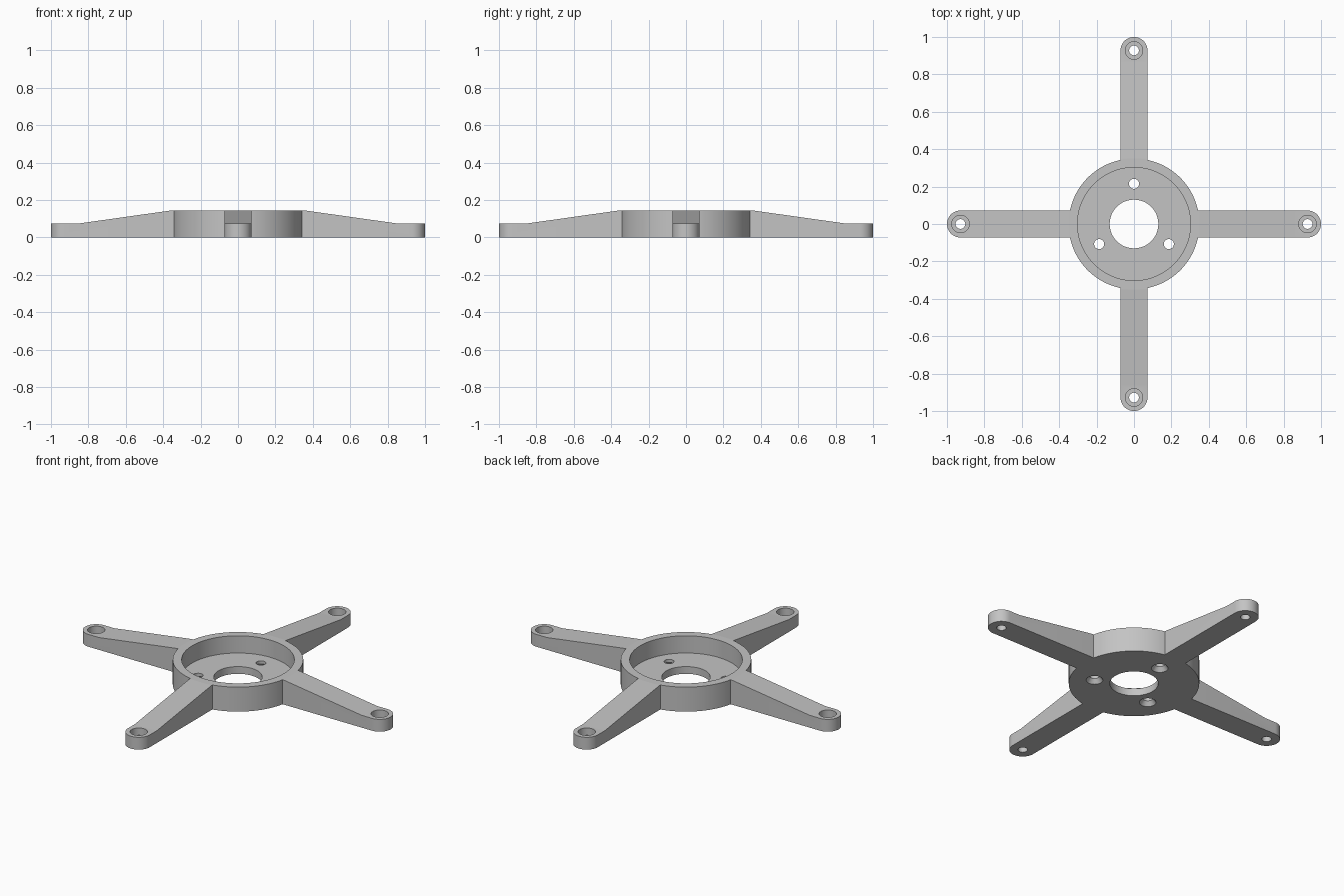
import bpy, bmesh, math
from mathutils import Matrix, Vector

cube = bpy.data.objects.get("Cube")
if cube:
    bpy.data.objects.remove(cube, do_unlink=True)

HEIGHT, HUB_R, ARM_HALF, TIP_Z = 0.145, 0.35, 0.072, 0.073
BOLT_X = 1 - ARM_HALF

# One grey material
grey = bpy.data.materials.new("plain grey")
grey.use_nodes = True
colour = (0.55, 0.55, 0.55, 1)
grey.diffuse_color = colour
grey.node_tree.nodes["Principled BSDF"].inputs["Base Color"].default_value = colour


def make_object(name, bm):
    bmesh.ops.recalc_face_normals(bm, faces=bm.faces)
    mesh = bpy.data.meshes.new(name)
    bm.to_mesh(mesh)
    bm.free()
    mesh.materials.append(grey)
    obj = bpy.data.objects.new(name, mesh)
    bpy.context.collection.objects.link(obj)
    return obj


def turned(name, profile, x=0, y=0, sides=32):
    """Capped solid of revolution from (radius, z) steps."""
    bm = bmesh.new()
    rings = []
    for r, z in profile:
        angles = [2 * math.pi * (i + 0.5) / sides for i in range(sides)]
        rings.append([bm.verts.new((x + r * math.cos(a), y + r * math.sin(a), z))
                      for a in angles])
    for low, high in zip(rings, rings[1:]):
        for i in range(sides):
            j = (i + 1) % sides
            bm.faces.new((low[i], low[j], high[j], high[i]))
    bm.faces.new(rings[0])
    bm.faces.new(rings[-1])
    return make_object(name, bm)


def prism(name, outline, offset):
    """Closed outline extruded along an offset."""
    bm = bmesh.new()
    face = bm.faces.new([bm.verts.new(p) for p in outline])
    extruded = bmesh.ops.extrude_face_region(bm, geom=[face])
    moved = [v for v in extruded["geom"] if isinstance(v, bmesh.types.BMVert)]
    bmesh.ops.translate(bm, verts=moved, vec=Vector(offset))
    return make_object(name, bm)


def combine(target, tool, operation="DIFFERENCE"):
    tool.hide_render = True
    mod = target.modifiers.new("combine", "BOOLEAN")
    mod.operation, mod.solver, mod.object = operation, "EXACT", tool
    bpy.context.view_layer.update()
    graph = bpy.context.evaluated_depsgraph_get()
    mesh = bpy.data.meshes.new_from_object(target.evaluated_get(graph))
    target.modifiers.clear()
    target.data = mesh
    bpy.data.objects.remove(tool, do_unlink=True)


# Arm: round-ended bar with a sloping top
steps = 24
tip = [(BOLT_X + ARM_HALF * math.sin(math.pi * i / steps),
        -ARM_HALF * math.cos(math.pi * i / steps), 0) for i in range(steps + 1)]
arm = prism("arm", [(0.32, -ARM_HALF, 0)] + tip + [(0.32, ARM_HALF, 0)], (0, 0, HEIGHT))
slope = [(HUB_R, HEIGHT), (0.86, TIP_Z), (1.2, TIP_Z), (1.2, 0.3), (HUB_R, 0.3)]
combine(arm, prism("slope_cutter", [(x, -0.2, z) for x, z in slope], (0, 0.4, 0)))

# Counterbored hole in the arm tip
combine(arm, turned("tip_hole", [(0.026, -0.1), (0.026, 0.03), (0.047, 0.03), (0.047, 0.2)],
                    x=BOLT_X))

# Hub with four arms
hub = turned("mounting_bracket", [(HUB_R, 0), (HUB_R, HEIGHT)], sides=96)
for quarter in range(4):
    copy = bpy.data.objects.new("arm_copy", arm.data.copy())
    bpy.context.collection.objects.link(copy)
    copy.data.transform(Matrix.Rotation(quarter * math.pi / 2, 4, "Z"))
    combine(hub, copy, "UNION")
bpy.data.objects.remove(arm, do_unlink=True)

# Round pocket and centre bore
combine(hub, turned("pocket", [(0.13, -0.1), (0.13, 0.043), (0.302, 0.043), (0.302, 0.3)],
                    sides=96))

# Three screw holes, countersunk from below
for degrees in (90, 210, 330):
    a = math.radians(degrees)
    combine(hub, turned("screw_hole",
                        [(0.045, -0.05), (0.045, 0), (0.027, 0.025), (0.027, 0.1)],
                        x=0.215 * math.cos(a), y=0.215 * math.sin(a)))

# Smooth round walls, sharp edges
bpy.ops.object.select_all(action="DESELECT")
hub.select_set(True)
bpy.context.view_layer.objects.active = hub
bpy.ops.object.shade_smooth_by_angle(angle=math.radians(20))
